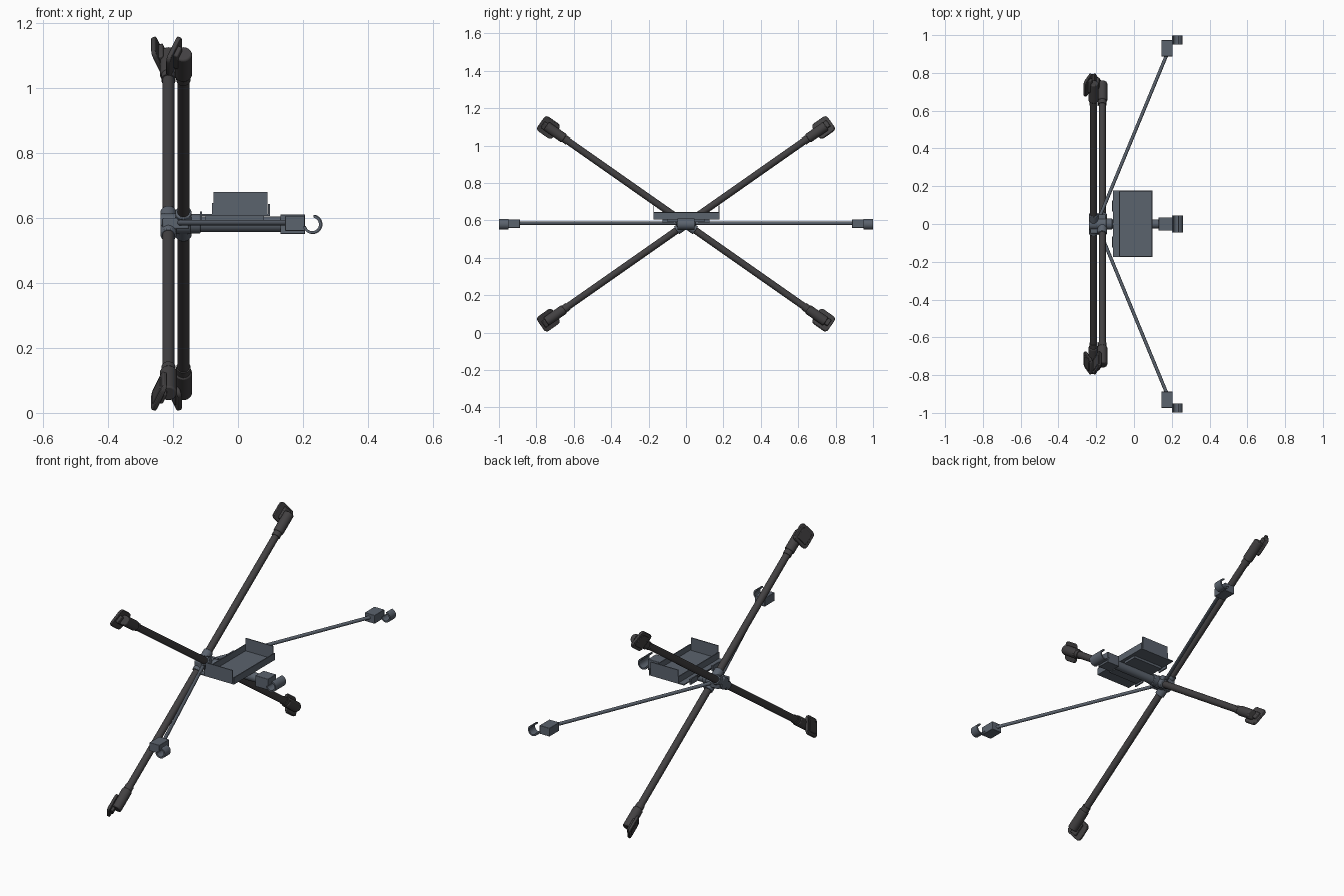
import bpy, bmesh, math
from mathutils import Matrix, Vector

if "Cube" in bpy.data.objects:
    bpy.data.objects.remove(bpy.data.objects["Cube"])


def material(name, rgb):
    m = bpy.data.materials.new(name)
    m.use_nodes = True
    m.diffuse_color = (*rgb, 1)
    m.node_tree.nodes["Principled BSDF"].inputs["Base Color"].default_value = (*rgb, 1)
    return m


CHARCOAL = material("charcoal", (0.055, 0.052, 0.054))
SLATE = material("slate grey", (0.105, 0.125, 0.155))


def finish(name, bm, mat, matrix=None, bevel=0):
    """Turn a bmesh into a named, shaded object."""
    bmesh.ops.recalc_face_normals(bm, faces=bm.faces)
    if matrix:
        bm.transform(matrix)
    mesh = bpy.data.meshes.new(name)
    bm.to_mesh(mesh)
    bm.free()
    mesh.materials.append(mat)
    ob = bpy.data.objects.new(name, mesh)
    bpy.context.collection.objects.link(ob)
    bpy.ops.object.select_all(action='DESELECT')
    ob.select_set(True)
    bpy.context.view_layer.objects.active = ob
    if bevel:
        mod = ob.modifiers.new("soft edges", 'BEVEL')
        mod.width, mod.segments, mod.limit_method = bevel, 2, 'ANGLE'
    bpy.ops.object.shade_smooth_by_angle(angle=math.radians(35))
    return ob


def rod(name, a, b, r, mat, matrix=None, bevel=0, sides=24):
    a, b = Vector(a), Vector(b)
    d = b - a
    bm = bmesh.new()
    bmesh.ops.create_cone(bm, cap_ends=True, segments=sides, radius1=r, radius2=r, depth=d.length)
    bm.transform(Matrix.Translation((a + b) / 2) @ d.to_track_quat('Z', 'Y').to_matrix().to_4x4())
    return finish(name, bm, mat, matrix, bevel)


def box(name, lo, hi, mat, matrix=None, bevel=0):
    lo, hi = Vector(lo), Vector(hi)
    bm = bmesh.new()
    bmesh.ops.create_cube(bm, size=1)
    bm.transform(Matrix.Translation((lo + hi) / 2) @ Matrix.Diagonal((*(hi - lo), 1)))
    return finish(name, bm, mat, matrix, bevel)


def rounded_plate(name, half, corner, thick, mat, matrix):
    """Square plate with rounded corners, normal along local x."""
    bm = bmesh.new()
    verts = []
    for k in range(4):
        mid = math.pi / 4 + k * math.pi / 2
        c = (half - corner) * math.sqrt(2)
        for s in range(-2, 3):
            t = mid + s * math.pi / 8
            verts.append(bm.verts.new((-thick / 2, c * math.cos(mid) + corner * math.cos(t),
                                       c * math.sin(mid) + corner * math.sin(t))))
    face = bm.faces.new(verts)
    top = bmesh.ops.extrude_face_region(bm, geom=[face])
    moved = [v for v in top["geom"] if isinstance(v, bmesh.types.BMVert)]
    bmesh.ops.translate(bm, verts=moved, vec=(thick, 0, 0))
    return finish(name, bm, mat, matrix, 0.003)


def hook(name, centre, width, outer, inner, start, end):
    """Open ring lying in the xz plane, extruded along y."""
    bm = bmesh.new()
    rows = []
    steps = 20
    for i in range(steps + 1):
        t = math.radians(start + (end - start) * i / steps)
        rows.append([bm.verts.new((r * math.cos(t), y, r * math.sin(t)))
                     for r, y in ((outer, -width / 2), (outer, width / 2),
                                  (inner, width / 2), (inner, -width / 2))])
    for p, q in zip(rows, rows[1:]):
        for j in range(4):
            bm.faces.new((p[j], p[(j + 1) % 4], q[(j + 1) % 4], q[j]))
    bm.faces.new(rows[0])
    bm.faces.new(rows[-1])
    return finish(name, bm, SLATE, Matrix.Translation(centre))


HUB_Z = 0.582
ANGLE = math.radians(35)

# Crossed poles, each with a hub sleeve and a tilted foot at both ends
for pole, px, turn in (("rising", -0.214, ANGLE), ("falling", -0.168, -ANGLE)):
    place = Matrix.Translation((px, 0, HUB_Z)) @ Matrix.Rotation(turn, 4, 'X')
    rod(pole + "_pole", (0, -0.88, 0), (0, 0.88, 0), 0.0185, CHARCOAL, place)
    rod(pole + "_hub_sleeve", (0, -0.062, 0), (0, 0.062, 0), 0.025, SLATE, place, 0.003)
    for end, flip in (("back", 0), ("front", math.pi)):
        foot = place @ Matrix.Rotation(flip, 4, 'X')
        label = pole + "_" + end
        rod(label + "_foot_barrel", (0, 0.795, 0), (0, 0.912, 0), 0.0265, CHARCOAL, foot, 0.005)
        rod(label + "_foot_collar", (0, 0.77, 0), (0, 0.80, 0), 0.022, CHARCOAL, foot)
        tilt = foot @ Matrix.Translation((-0.029, 0.898, 0)) @ Matrix.Rotation(math.radians(-22), 4, 'Y')
        rounded_plate(label + "_foot_plate", 0.05, 0.02, 0.014, CHARCOAL, tilt)
        rounded_plate(label + "_foot_pad", 0.034, 0.012, 0.012, CHARCOAL,
                      tilt @ Matrix.Translation((-0.004, 0, 0)))
        box(label + "_foot_neck", (0, -0.035, -0.02), (0.02, 0.035, 0.02), CHARCOAL, tilt, 0.004)

# Hub block, pivot pin and neck
rod("hub_pivot", (-0.238, 0, HUB_Z), (-0.145, 0, HUB_Z), 0.032, SLATE, None, 0.004)
rod("hub_neck", (-0.15, 0, HUB_Z), (-0.115, 0, HUB_Z), 0.03, SLATE, None, 0.003)
box("hub_bridge", (-0.232, -0.05, 0.565), (-0.15, 0.05, 0.6), SLATE, None, 0.005)

# Central arm with its clamp block and hook
rod("centre_arm", (-0.15, 0, 0.58), (0.14, 0, 0.58), 0.024, SLATE)
box("centre_clamp", (0.13, -0.035, 0.55), (0.206, 0.035, 0.61), SLATE, None, 0.002)
hook("centre_hook", (0.23, 0, 0.58), 0.09, 0.03, 0.022, -165, 80)

# Side arms with clamp blocks and hooks
for side, s in (("front", -1), ("back", 1)):
    rod(side + "_arm", (-0.185, s * 0.03, 0.585), (0.175, s * 0.9, 0.585), 0.009, SLATE, None, 0, 16)
    y = sorted((s * 0.888, s * 0.973))
    box(side + "_clamp", (0.145, y[0], 0.56), (0.205, y[1], 0.606), SLATE, None, 0.002)
    hook(side + "_hook", (0.228, s * 0.974, 0.58), 0.05, 0.029, 0.021, -165, 80)

# Tray: floor, low lips along the length, tall end walls
T = 0.005
box("tray_floor", (-0.112, -0.175, 0.605), (0.098, 0.178, 0.611), SLATE)
box("tray_outer_lip", (0.098 - T, -0.175, 0.605), (0.098, 0.178, 0.642), SLATE)
box("tray_inner_lip", (-0.08, -0.175, 0.605), (-0.08 + T, 0.178, 0.645), SLATE)
for side, y in (("front", -0.175), ("back", 0.178 - T)):
    box("tray_" + side + "_wall", (-0.075, y, 0.605), (0.09, y + T, 0.68), SLATE)

# Tray brackets and hanging tabs
for side, s in (("front", -1), ("back", 1)):
    y = sorted((s * 0.02, s * 0.1))
    box("tray_" + side + "_bracket", (-0.1, y[0], 0.592), (0.08, y[1], 0.605), SLATE)
    y = sorted((s * 0.065, s * 0.125))
    box("tray_" + side + "_tab", (-0.117, y[0], 0.59), (-0.11, y[1], 0.62), SLATE)
